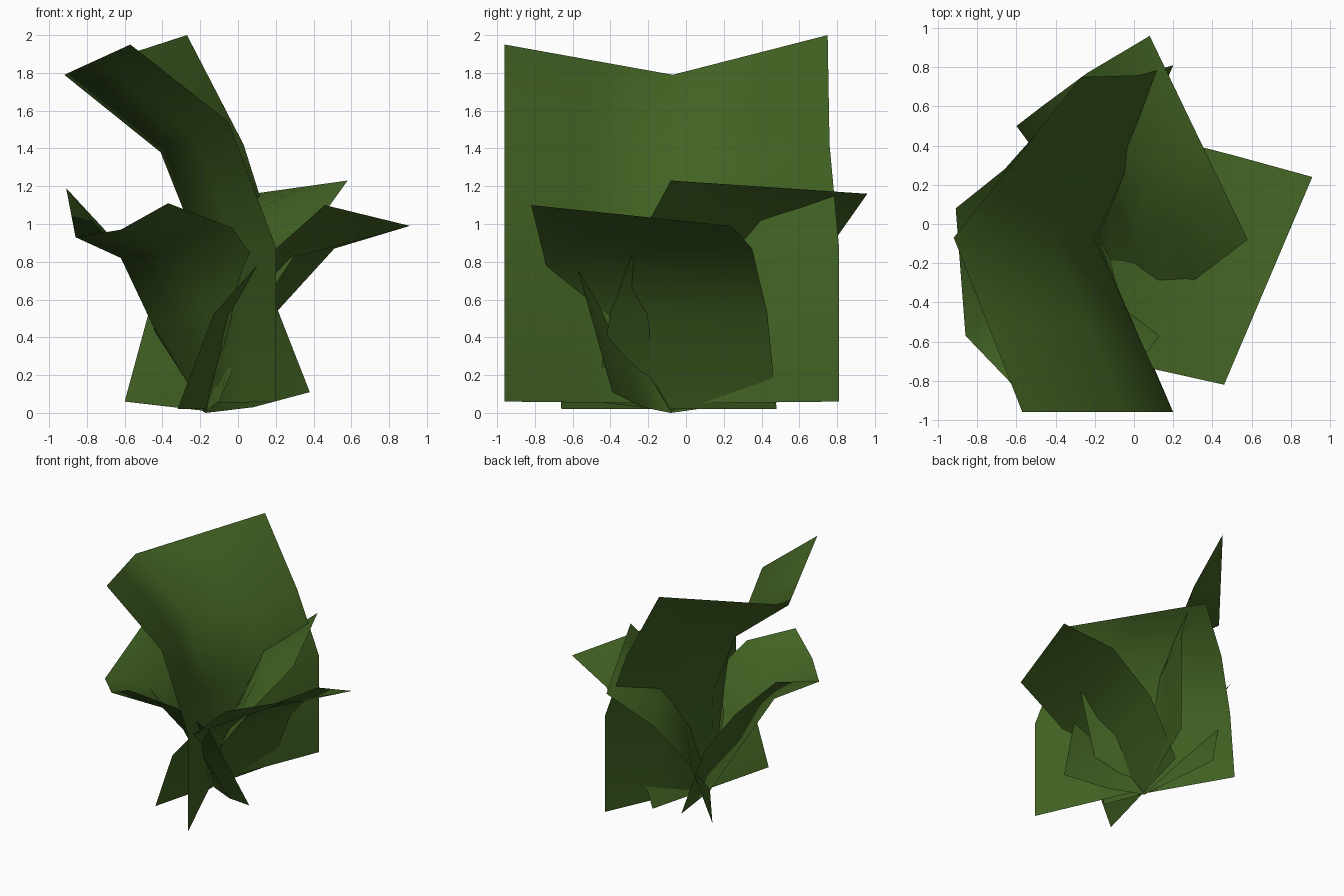
import bpy, bmesh

if "Cube" in bpy.data.objects:
    bpy.data.objects.remove(bpy.data.objects["Cube"])


# One flat green for the whole plant
green = bpy.data.materials.new("leaf_green")
green.diffuse_color = (0.055, 0.125, 0.017, 1)
green.use_nodes = True
green.node_tree.nodes["Principled BSDF"].inputs["Base Color"].default_value = green.diffuse_color


def leaf(name, *edges):
    """Curved leaf sheet lofted across rails, each running from root to tip."""
    bm = bmesh.new()
    rails = [[bm.verts.new(p) for p in rail] for rail in edges]
    for a, b in zip(rails, rails[1:]):
        for i in range(len(a) - 1):
            bm.faces.new((a[i], b[i], b[i + 1], a[i + 1])).smooth = True
    me = bpy.data.meshes.new(name)
    bm.to_mesh(me)
    bm.free()
    me.materials.append(green)
    bpy.context.collection.objects.link(bpy.data.objects.new(name, me))


def between(a, b, offsets=((0, 0, 0),) * 4):
    """Rail halfway between two others, pushed outward per row."""
    return [tuple((p + q) / 2 + d for p, q, d in zip(u, v, o))
            for u, v, o in zip(a, b, offsets)]


# Tall leaf leaning left
l = [(.2, -.96, .06), (.2, -.96, .88), (-.05, -.96, 1.54), (-.57, -.96, 1.95)]
m = [(-.18, -.08, .05), (-.2, -.08, .85), (-.41, -.08, 1.38), (-.92, -.07, 1.79)]
r = [(.2, .81, .06), (.2, .81, .88), (.03, .76, 1.42), (-.27, .75, 2.0)]
leaf("tall_leaf", l, between(l, m), m, between(m, r), r)

# Middle leaf leaning to the back right
l = [(-.1, -.48, .06), (.1, -.4, .53), (.33, -.27, .88), (.58, -.08, 1.23)]
r = [(-.6, .5, .06), (-.47, .6, .54), (-.24, .77, .89), (.08, .96, 1.16)]
m = between(l, r, [(.18, -.09, -.05), (.1, -.04, .06), (0, 0, .16), (0, 0, 0)])
side = [(0, 0, 0), (.02, 0, .02), (0, 0, .03), (0, 0, 0)]
leaf("back_right_leaf", l, between(l, m, side), m, between(m, r, side), r)

# Low leaf leaning to the right
l = [(-.32, -.66, .02), (-.13, -.7, .52), (.1, -.74, .78), (.46, -.82, 1.1)]
r = [(-.02, .48, .02), (.2, .43, .53), (.51, .35, .87), (.91, .24, .99)]
leaf("right_leaf", l, between(l, r), r)

# Drooping cupped leaf leaning to the front left
leaf("front_left_leaf",
     [(.38, -.39, .11), (.13, -.57, .75), (-.03, -.78, .98), (-.37, -.95, 1.11)],
     [(.08, -.23, .03), (-.17, -.42, .57), (-.3, -.59, .84), (-.62, -.82, .97)],
     [(-.17, -.08, 0), (-.45, -.12, .46), (-.62, -.31, .82), (-.86, -.57, .93)],
     [(-.34, .55, .09), (-.5, .46, .64), (-.66, .28, .92), (-.91, .08, 1.19)])
